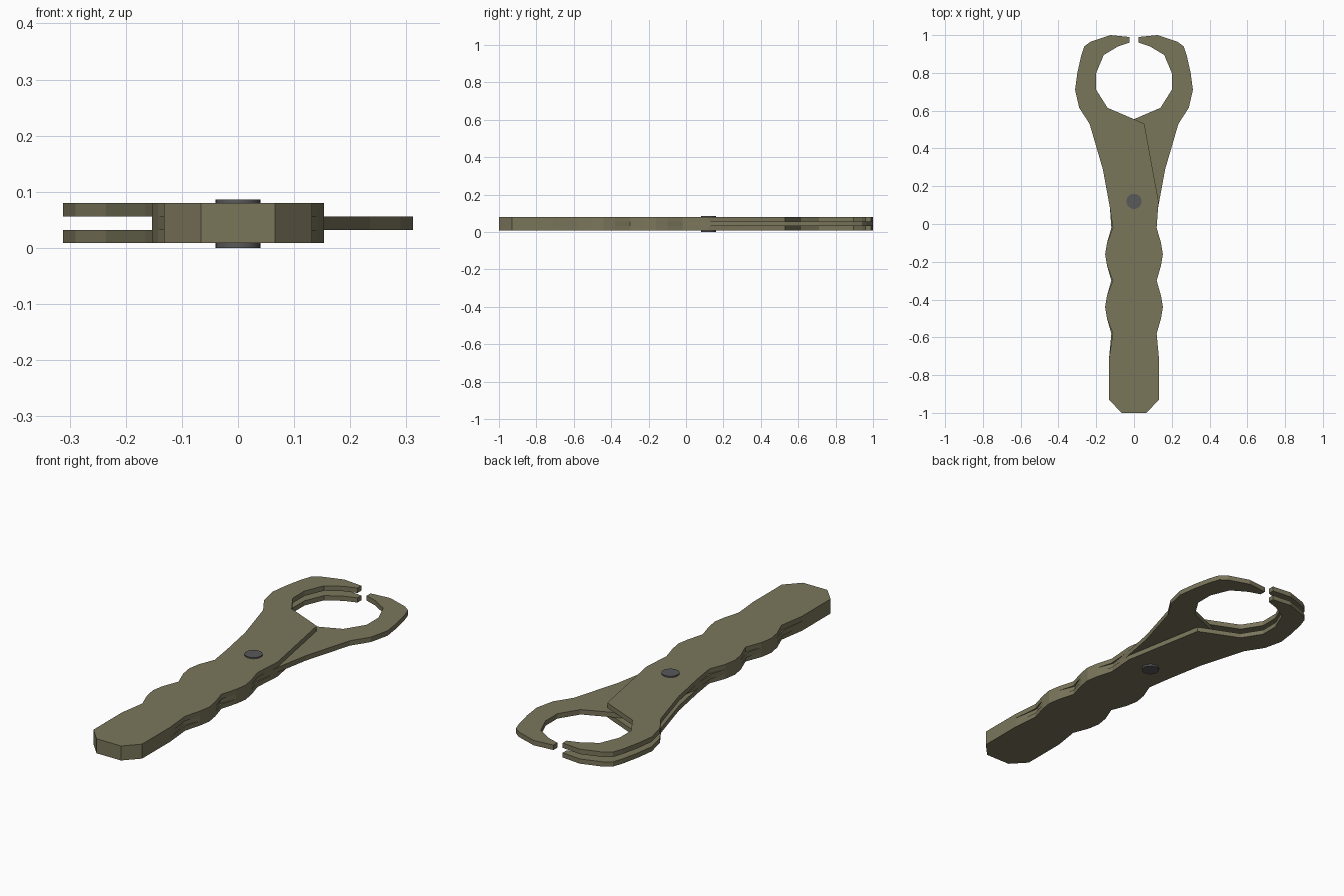
import bpy, bmesh

if "Cube" in bpy.data.objects:
    bpy.data.objects.remove(bpy.data.objects["Cube"])


def material(name, color):
    m = bpy.data.materials.new(name)
    m.diffuse_color = (*color, 1)
    m.use_nodes = True
    m.node_tree.nodes["Principled BSDF"].inputs["Base Color"].default_value = m.diffuse_color
    return m


olive = material("olive_metal", (0.195, 0.18, 0.105))
grey = material("rivet_grey", (0.10, 0.10, 0.105))


def grip(side, valley):
    """Finger-grip edge, running from the pivot down to the handle end."""
    pts = [(valley, -0.02)]
    for crest in (-0.16, -0.44):
        pts += [(0.143, crest + 0.06), (0.153, crest), (0.143, crest - 0.06),
                (valley, crest - 0.14)]
    pts += [(0.132, -0.71), (0.132, -0.93), (0.066, -1.0)]
    return [(side * x, y) for x, y in pts]


# Outline of one plate, with its jaw on the left
jaw_inner = [(-0.025, 0.99), (-0.025, 0.96), (-0.085, 0.94), (-0.16, 0.895),
             (-0.20, 0.80), (-0.20, 0.71), (-0.14, 0.615), (0, 0.555),
             (0.055, 0.53), (0.13, 0.12)]
jaw_outer = [(-0.13, 0.10), (-0.165, 0.29), (-0.235, 0.53), (-0.29, 0.615),
             (-0.312, 0.71), (-0.30, 0.80), (-0.28, 0.89), (-0.263, 0.94),
             (-0.23, 0.965), (-0.125, 1.0)]
outline = jaw_inner + grip(1, 0.12) + grip(-1, 0.112)[::-1] + jaw_outer


def plate(name, z0, z1, flip=1):
    bm = bmesh.new()
    face = bm.faces.new([bm.verts.new((flip * x, y, z0)) for x, y in outline])
    ext = bmesh.ops.extrude_face_region(bm, geom=[face], use_keep_orig=True)
    top = [g for g in ext["geom"] if isinstance(g, bmesh.types.BMVert)]
    bmesh.ops.translate(bm, verts=top, vec=(0, 0, z1 - z0))
    bmesh.ops.recalc_face_normals(bm, faces=bm.faces)
    mesh = bpy.data.meshes.new(name)
    bm.to_mesh(mesh)
    bm.free()
    ob = bpy.data.objects.new(name, mesh)
    bpy.context.collection.objects.link(ob)
    mesh.materials.append(olive)


# Two outer plates sandwich the mirrored middle plate
plate("lower_jaw_plate", 0.009, 0.032)
plate("middle_jaw_plate", 0.032, 0.056, flip=-1)
plate("upper_jaw_plate", 0.056, 0.080)

# Pivot rivet
bpy.ops.mesh.primitive_cylinder_add(vertices=32, radius=0.04, depth=0.086,
                                    location=(0, 0.12, 0.043))
rivet = bpy.context.object
rivet.name = "pivot_rivet"
rivet.data.materials.append(grey)
bpy.ops.object.shade_smooth_by_angle()
